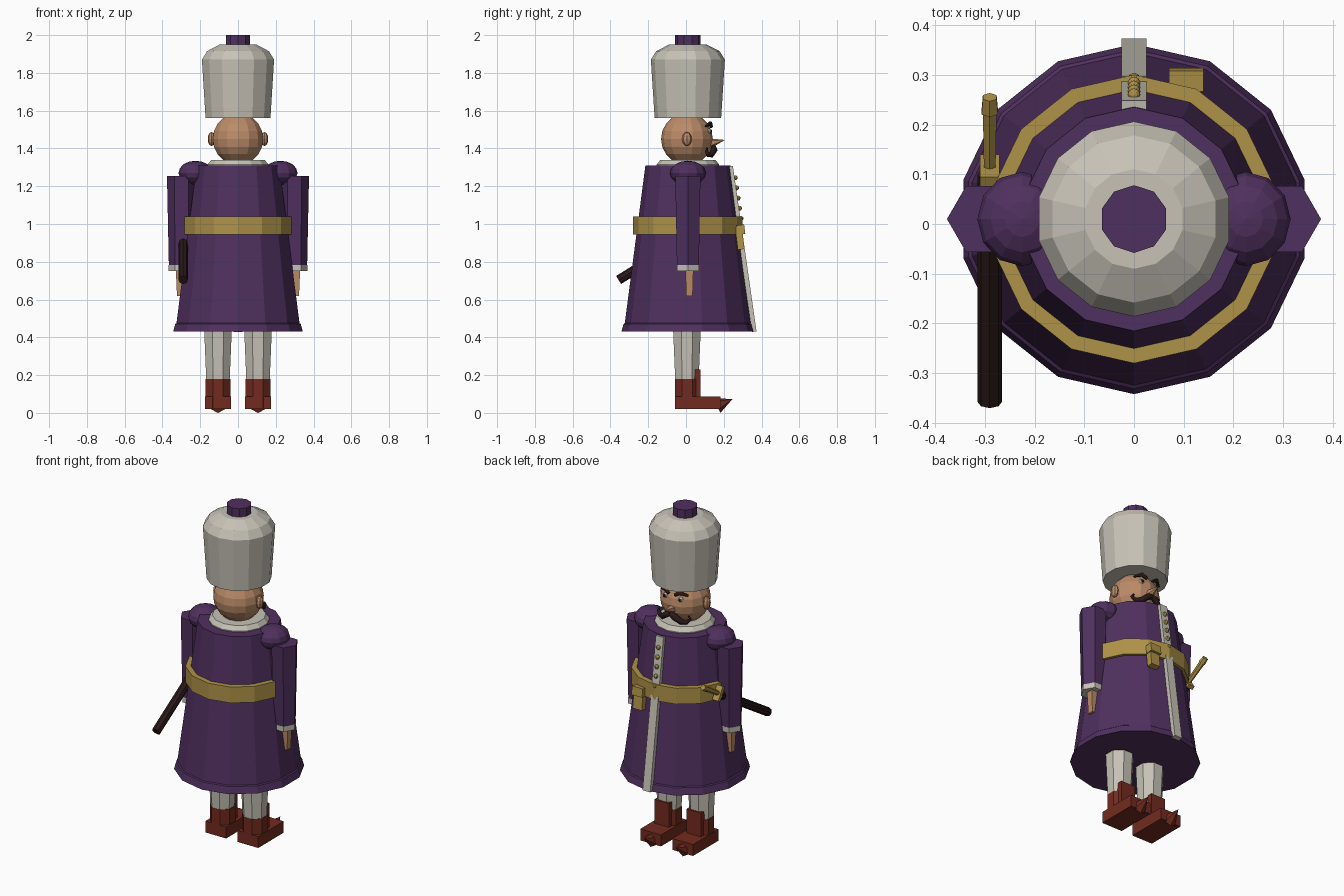
import bpy, bmesh, math
from mathutils import Vector, Matrix

cube = bpy.data.objects.get("Cube")
if cube:
    bpy.data.objects.remove(cube, do_unlink=True)


def material(name, r, g, b):
    m = bpy.data.materials.new(name)
    m.use_nodes = True
    m.diffuse_color = (r, g, b, 1)
    m.node_tree.nodes["Principled BSDF"].inputs["Base Color"].default_value = (r, g, b, 1)
    return m


PURPLE = material("purple cloth", .078, .029, .112)
GOLD = material("gold", .43, .29, .065)
WHITE = material("off white cloth", .57, .54, .47)
SKIN = material("skin", .50, .26, .14)
BOOT = material("red brown leather", .17, .024, .014)
DARK = material("dark brown", .024, .010, .010)
CY = .01  # body axis in y


def finish(name, bm, mat):
    bmesh.ops.recalc_face_normals(bm, faces=bm.faces)
    me = bpy.data.meshes.new(name)
    bm.to_mesh(me)
    bm.free()
    me.materials.append(mat)
    ob = bpy.data.objects.new(name, me)
    bpy.context.collection.objects.link(ob)
    return ob


def lathe(name, profile, sides, mat, x=0, y=CY, turn=math.pi / 2):
    """Closed solid turned around a vertical axis from (radius, height) pairs."""
    bm = bmesh.new()
    rings = []
    for r, z in profile:
        angles = [turn + math.tau * i / sides for i in range(sides)]
        rings.append([bm.verts.new((x + r * math.cos(a), y + r * math.sin(a), z)) for a in angles])
    for a, b in zip(rings, rings[1:]):
        for i in range(sides):
            j = (i + 1) % sides
            bm.faces.new((a[i], a[j], b[j], b[i]))
    bm.faces.new(rings[0])
    bm.faces.new(rings[-1])
    return finish(name, bm, mat)


def rod(name, start, end, r0, r1, sides, mat):
    """Tapered rod between two points."""
    start, end = Vector(start), Vector(end)
    d = end - start
    m = Matrix.Translation((start + end) / 2) @ d.to_track_quat('Z', 'Y').to_matrix().to_4x4()
    bm = bmesh.new()
    bmesh.ops.create_cone(bm, cap_ends=True, segments=sides, radius1=r0, radius2=r1,
                          depth=d.length, matrix=m)
    return finish(name, bm, mat)


def ball(name, loc, size, mat, seg=12, rings=8):
    bm = bmesh.new()
    bmesh.ops.create_uvsphere(bm, u_segments=seg, v_segments=rings, radius=1,
                              matrix=Matrix.Translation(loc) @ Matrix.Diagonal((*size, 1)))
    return finish(name, bm, mat)


def box(name, loc, size, mat, tilt=0, top=1):
    """Box tilted about x; top scales the upper end."""
    bm = bmesh.new()
    bmesh.ops.create_cube(bm, size=1)
    for v in bm.verts:
        k = top if v.co.z > 0 else 1
        v.co = Vector((v.co.x * size[0] * k, v.co.y * size[1] * k, v.co.z * size[2]))
    bmesh.ops.transform(bm, verts=bm.verts,
                        matrix=Matrix.Translation(loc) @ Matrix.Rotation(tilt, 4, 'X'))
    return finish(name, bm, mat)


def strand(name, points, mat, depth):
    """Tapered hair strand along (x, y, z, thickness) points."""
    cu = bpy.data.curves.new(name, 'CURVE')
    cu.dimensions = '3D'
    cu.bevel_depth = depth
    cu.bevel_resolution = 1
    cu.use_fill_caps = True
    sp = cu.splines.new('POLY')
    sp.points.add(len(points) - 1)
    for p, (x, y, z, r) in zip(sp.points, points):
        p.co = (x, y, z, 1)
        p.radius = r
    cu.materials.append(mat)
    ob = bpy.data.objects.new(name, cu)
    bpy.context.collection.objects.link(ob)


# Coat, belt and collar
lathe("coat", [(.352, .43), (.341, .47), (.334, .475), (.225, 1.31)], 14, PURPLE)
lathe("belt", [(.29, .945), (.29, 1.04)], 14, GOLD)
lathe("collar", [(.165, 1.30), (.165, 1.315), (.145, 1.34)], 14, WHITE)

# Front trim: one strip above the belt and one below
for name, z0, z1 in (("lower_trim", .43, .97), ("upper_trim", 1.0, 1.305)):
    ya, yb = (.361 - (z - .43) * .143 for z in (z0, z1))
    tilt = math.atan2(yb - ya, z1 - z0)
    box(name, (0, (ya + yb) / 2, (z0 + z1) / 2),
        (.05, .025, math.hypot(z1 - z0, yb - ya)), WHITE, tilt=-tilt)
for i in range(5):
    z = 1.245 - .054 * i
    ball("button", (0, .260 + .0078 * i, z), (.013, .013, .013), GOLD, 8, 6)

# Belt pouch with flap
box("pouch", (.105, .285, .925), (.06, .036, .12), GOLD, tilt=.12)
box("pouch_flap", (.105, .290, .97), (.07, .042, .05), GOLD, tilt=.12)

# Head and face
ball("head", (0, .005, 1.45), (.137, .137, .137), SKIN, 14, 10)
rod("nose", (0, .115, 1.425), (0, .207, 1.445), .03, 0, 6, SKIN)

# Tall hat
lathe("hat", [(.176, 1.56), (.196, 1.87), (.168, 1.915), (.10, 1.95)], 14, WHITE)
lathe("hat_knob", [(.068, 1.94), (.068, 2.0)], 10, PURPLE)

# Mirrored parts
for side, s in (("left", 1), ("right", -1)):
    ball(side + "_ear", (s * .14, .005, 1.45), (.02, .026, .037), SKIN, 8, 6)
    ball(side + "_eye", (s * .05, .122, 1.492), (.017, .012, .014), WHITE, 8, 6)
    ball(side + "_pupil", (s * .05, .131, 1.492), (.008, .007, .009), DARK, 8, 6)
    strand(side + "_eyebrow", [(s * .02, .134, 1.515, .8), (s * .05, .128, 1.533, 1.1),
                               (s * .088, .104, 1.517, .5)], DARK, .011)
    strand(side + "_moustache", [(0, .148, 1.405, 1), (s * .03, .148, 1.392, 1.4),
                                 (s * .06, .135, 1.368, 1.2), (s * .088, .118, 1.365, .9),
                                 (s * .105, .108, 1.385, .6), (s * .095, .112, 1.402, .3)],
           DARK, .014)
    # Arm
    ball(side + "_shoulder", (s * .225, CY, 1.27), (.09, .095, .065), PURPLE, 12, 8)
    lathe(side + "_sleeve", [(.067, .775), (.077, 1.255)], 6, PURPLE, x=s * .299, turn=0)
    lathe(side + "_cuff", [(.068, .75), (.068, .782)], 6, WHITE, x=s * .299, turn=0)
    box(side + "_hand", (s * .298, .018, .69), (.05, .034, .14), SKIN, top=1.25)
    # Leg and boot
    x = s * .106
    lathe(side + "_leg", [(.066, .15), (.08, .46)], 8, WHITE, x=x, y=.005, turn=math.pi / 8)
    lathe(side + "_boot_shaft", [(.071, .025), (.071, .18)], 8, BOOT, x=x, y=.007,
          turn=math.pi / 8)
    box(side + "_boot_front", (x, .044, .13), (.095, .068, .20), BOOT)
    box(side + "_foot", (x, .062, .054), (.136, .24, .068), BOOT)
    rod(side + "_toe_point", (x, .165, .038), (x, .247, .074), .042, 0, 6, BOOT)

# Sheathed sword on the right hip
def along(t):
    """Point on the sword axis at depth t."""
    return (-.29, t, .925 + .62 * t)

rod("scabbard", along(-.357), along(.10), .025, .025, 8, DARK)
rod("sword_grip", along(.09), along(.235), .013, .016, 6, GOLD)
rod("sword_pommel", along(.225), along(.255), .019, .016, 6, GOLD)
box("sword_guard", along(.108), (.04, .085, .022), GOLD, tilt=math.atan(.62) + math.pi / 2)
